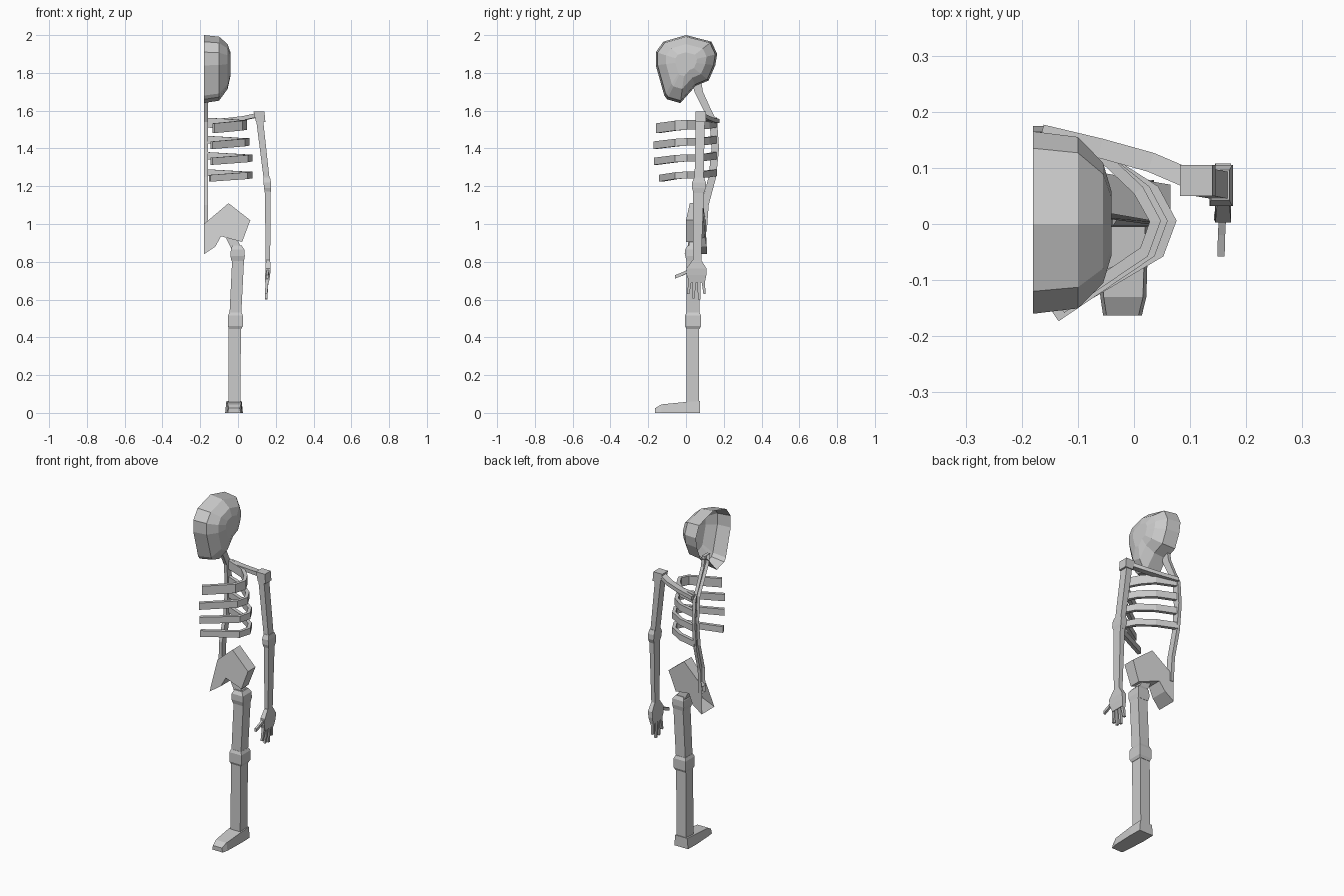
import bpy, bmesh
from mathutils import Vector

bone = bpy.data.materials.new("bone grey")
bone.diffuse_color = (0.6, 0.6, 0.6, 1)
MID = -0.18  # body centre plane, left open


def loft(name, rings):
    """Bridge equal rings of points, cap both ends, open the centre plane."""
    bm = bmesh.new()
    rows = [[bm.verts.new(p) for p in ring] for ring in rings]
    n = len(rows[0])
    for a, b in zip(rows, rows[1:]):
        for i in range(n):
            j = (i + 1) % n
            bm.faces.new((a[i], a[j], b[j], b[i]))
    bm.faces.new(rows[0][::-1])
    bm.faces.new(rows[-1])
    bmesh.ops.recalc_face_normals(bm, faces=bm.faces)
    cut = [f for f in bm.faces if all(v.co.x < MID + 0.001 for v in f.verts)]
    bmesh.ops.delete(bm, geom=cut, context='FACES')
    me = bpy.data.meshes.new(name)
    bm.to_mesh(me)
    bm.free()
    me.materials.append(bone)
    ob = bpy.data.objects.new(name, me)
    bpy.context.collection.objects.link(ob)
    return ob


def post(name, levels):
    """Upright bone from rectangles (z, x0, x1, y0, y1)."""
    return loft(name, [[(x0, y0, z), (x1, y0, z), (x1, y1, z), (x0, y1, z)]
                       for z, x0, x1, y0, y1 in levels])


def band(name, path, thick, height):
    """Upright strip following a path of centre points."""
    pts = [Vector(p) for p in path]
    rings = []
    for i, p in enumerate(pts):
        d = pts[min(i + 1, len(pts) - 1)] - pts[max(i - 1, 0)]
        side = Vector((d.y, -d.x, 0)).normalized() * thick / 2
        up = Vector((0, 0, height / 2))
        rings.append([p - side - up, p + side - up, p + side + up, p - side + up])
    return loft(name, rings)


# skull: side profile shrinking outwards
profile = [(0, 2.0), (-0.12, 1.965), (-0.16, 1.91), (-0.16, 1.84), (-0.115, 1.68),
           (-0.1, 1.66), (-0.03, 1.64), (0.05, 1.73), (0.12, 1.76), (0.155, 1.84),
           (0.165, 1.9), (0.135, 1.965)]
loft("skull", [[(x, y * s, 1.86 + (z - 1.86) * s) for y, z in profile]
               for x, s in ((MID, 1), (-0.10, 0.94), (-0.055, 0.66), (-0.04, 0.35))])

# spine
post("spine", [(z, MID, -0.16, y, y + w) for z, y, w in
               ((1.76, 0.03, 0.05), (1.7, 0.045, 0.045), (1.6, 0.095, 0.04),
                (1.54, 0.125, 0.04), (1.4, 0.135, 0.04), (1.25, 0.12, 0.04),
                (1.1, 0.08, 0.04), (0.96, 0.075, 0.035))])

# ribs: centre height, widest x, front end x, front end y, height
for i, (z, wx, fx, fy, h) in enumerate(((1.525, 0.038, -0.13, -0.15, 0.052),
                                        (1.435, 0.05, -0.14, -0.165, 0.04),
                                        (1.35, 0.066, -0.14, -0.16, 0.038),
                                        (1.26, 0.066, -0.15, -0.135, 0.036))):
    band(f"rib_{i + 1}", [(-0.17, 0.155, z + 0.012), (-0.05, 0.115, z + 0.005),
                          (wx - 0.03, 0.06, z), (wx, 0.005, z),
                          (wx - 0.02, -0.05, z - 0.004), (fx, fy, z - 0.018)], 0.02, h)

# shoulder girdle
band("shoulder_blade", [(-0.165, 0.16, 1.545), (-0.06, 0.135, 1.55),
                        (0.03, 0.11, 1.56), (0.1, 0.08, 1.575)], 0.035, 0.022)
post("shoulder", [(1.54, 0.095, 0.145, 0.05, 0.105), (1.595, 0.082, 0.14, 0.05, 0.105)])

# arm
post("upper_arm", [(1.56, 0.095, 0.132, 0.052, 0.1), (1.23, 0.137, 0.168, 0.045, 0.093)])
post("elbow", [(1.165, 0.142, 0.173, 0.04, 0.095), (1.19, 0.138, 0.176, 0.032, 0.105),
               (1.22, 0.135, 0.175, 0.032, 0.105), (1.245, 0.137, 0.17, 0.043, 0.096)])
post("forearm", [(1.18, 0.142, 0.173, 0.038, 0.095), (0.79, 0.147, 0.17, 0.038, 0.08)])

# hand
post("palm", [(0.81, 0.148, 0.17, 0.035, 0.08), (0.765, 0.145, 0.173, 0.003, 0.108),
              (0.73, 0.144, 0.17, 0.003, 0.108), (0.69, 0.144, 0.164, 0.018, 0.1)])
for i, (ya, yb, z) in enumerate(((0.022, 0.012, 0.63), (0.044, 0.04, 0.605),
                                 (0.068, 0.07, 0.6), (0.09, 0.098, 0.63))):
    post(f"finger_{i + 1}", [(0.705, 0.146, 0.162, ya - 0.009, ya + 0.009),
                             (z, 0.143, 0.155, yb - 0.006, yb + 0.006)])
band("thumb", [(0.158, 0.02, 0.755), (0.156, -0.02, 0.735), (0.155, -0.058, 0.72)], 0.013, 0.018)

# pelvis: (x, z, front y, back y)
hip = [(MID, 1.0, 0.065, 0.105), (-0.05, 1.11, 0.02, 0.09), (0.065, 1.02, 0.0, 0.07),
       (0.022, 0.905, 0.0, 0.065), (-0.09, 0.935, 0.015, 0.1), (-0.12, 0.88, 0.01, 0.11),
       (MID, 0.84, -0.008, 0.11)]
loft("pelvis", [[(x, f, z) for x, z, f, b in hip], [(x, b, z) for x, z, f, b in hip]])

# leg
post("hip_neck", [(0.95, -0.075, -0.02, 0.02, 0.06), (0.86, -0.03, 0.025, 0.015, 0.065)])
post("hip_joint", [(0.805, -0.035, 0.032, 0.003, 0.073), (0.83, -0.04, 0.036, -0.004, 0.078),
                   (0.865, -0.038, 0.034, -0.004, 0.078), (0.885, -0.03, 0.02, 0.008, 0.068)])
post("thigh", [(0.83, -0.03, 0.033, 0.003, 0.072), (0.5, -0.046, 0.016, 0.003, 0.07)])
post("knee", [(0.445, -0.048, 0.018, 0.002, 0.072), (0.46, -0.053, 0.026, -0.005, 0.079),
              (0.515, -0.053, 0.026, -0.005, 0.079), (0.532, -0.046, 0.018, 0.002, 0.072)])
post("shin", [(0.46, -0.049, 0.016, 0.003, 0.07), (0.05, -0.05, 0.012, 0.003, 0.07)])

# foot: (y, x0, x1, top z)
loft("foot", [[(x0, y, 0), (x1, y, 0), (x1 - 0.006, y, z), (x0 + 0.006, y, z)]
              for y, x0, x1, z in ((-0.163, -0.055, 0.014, 0.025), (-0.13, -0.06, 0.022, 0.045),
                                   (0.0, -0.068, 0.026, 0.058), (0.075, -0.066, 0.024, 0.062))])
